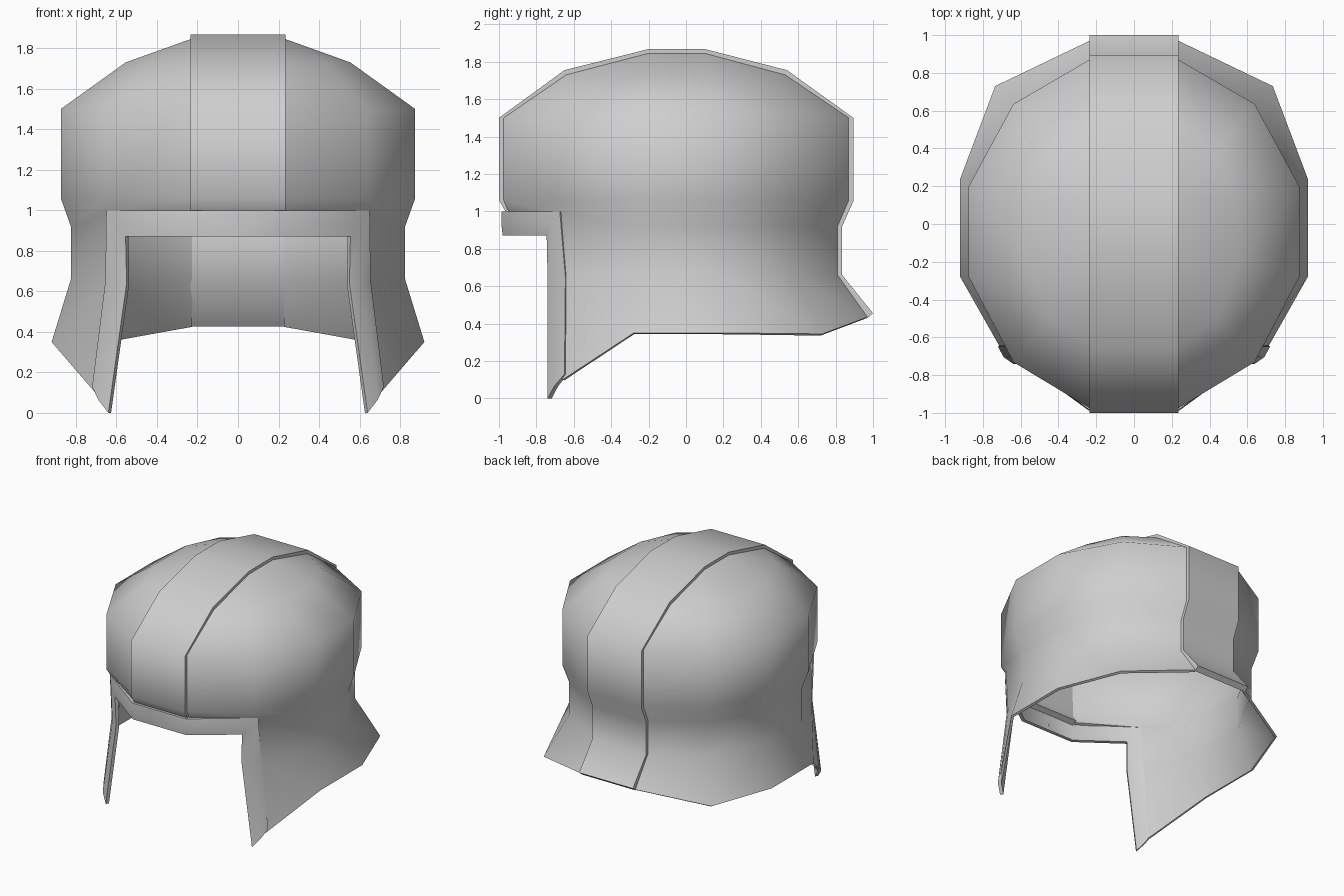
import bpy
import bmesh
from math import radians
from mathutils import Vector

cube = bpy.data.objects.get("Cube")
if cube:
    bpy.data.objects.remove(cube, do_unlink=True)

STRIP = 0.235  # half width of the centre strip

steel = bpy.data.materials.new("steel_grey")
steel.use_nodes = True
steel.diffuse_color = (0.62, 0.62, 0.62, 1)
steel.node_tree.nodes["Principled BSDF"].inputs["Base Color"].default_value = (0.62, 0.62, 0.62, 1)


def sheet(name, rows, thickness, mirror=True, skip=lambda r, c: False):
    """Skin a grid of points, face it outward, thicken it inward and mirror it."""
    bm = bmesh.new()
    grid = [[bm.verts.new(p) for p in row] for row in rows]
    for r in range(len(rows) - 1):
        for c in range(len(rows[0]) - 1):
            if not skip(r, c):
                bm.faces.new((grid[r][c], grid[r][c + 1], grid[r + 1][c + 1], grid[r + 1][c]))
    bmesh.ops.remove_doubles(bm, verts=bm.verts, dist=0.0005)
    bmesh.ops.delete(bm, geom=[v for v in bm.verts if not v.link_faces], context="VERTS")
    bm.normal_update()
    middle = Vector((0, 0, 0.9))
    if sum(f.normal.dot(f.calc_center_median() - middle) for f in bm.faces) < 0:
        bmesh.ops.reverse_faces(bm, faces=bm.faces)
    mesh = bpy.data.meshes.new(name)
    bm.to_mesh(mesh)
    bm.free()
    mesh.materials.append(steel)
    ob = bpy.data.objects.new(name, mesh)
    bpy.context.collection.objects.link(ob)
    solid = ob.modifiers.new("thickness", "SOLIDIFY")
    solid.thickness = thickness
    solid.offset = -1
    if mirror:
        mod = ob.modifiers.new("mirror", "MIRROR")
        mod.use_mirror_merge = False
    bpy.ops.object.select_all(action="DESELECT")
    ob.select_set(True)
    bpy.context.view_layer.objects.active = ob
    bpy.ops.object.convert(target="MESH")
    bpy.ops.object.shade_smooth_by_angle(angle=radians(60))
    return ob


def ring(z, width, front, side_front, side_back, back):
    """Half a faceted ring, from the front of the strip round to the back."""
    corner = STRIP + (width - STRIP) * 0.63
    return [(STRIP, front, z),
            (corner, side_front + (front - side_front) * 0.65, z),
            (width, side_front, z),
            (width, side_back, z),
            (corner, side_back + (back - side_back) * 0.65, z),
            (STRIP, back, z)]


# Side shells: dome, brow, neck and flared skirt
rows = [ring(1.845, STRIP, -0.2, -0.2, 0.1, 0.1),
        ring(1.73, 0.555, -0.64, -0.22, 0.14, 0.53),
        ring(1.5, 0.875, -0.975, -0.28, 0.2, 0.87),
        ring(1.06, 0.875, -0.975, -0.28, 0.2, 0.87),
        ring(0.92, 0.825, -0.95, -0.27, 0.2, 0.81),
        ring(0.66, 0.825, -0.95, -0.27, 0.2, 0.81),
        ring(0.35, 0.92, -0.95, -0.28, 0.24, 0.97)]
rows[4][0] = (STRIP, -0.95, 1.0)      # edge of the face opening
rows[4][1] = (0.64, -0.675, 0.99)
rows[5][1] = (0.645, -0.65, 0.65)
rows[6][1] = (0.705, -0.66, 0.1)      # cheek tip
rows[6][4] = (0.735, 0.73, 0.345)     # skirt hem
rows[6][5] = (STRIP, 0.97, 0.435)
sheet("side_shell", rows, 0.02, skip=lambda r, c: c == 0 and r >= 4)

# Raised strip over the crown from brow to neck
profile = [(-0.965, 1.0), (-1.0, 1.06), (-1.0, 1.5), (-0.65, 1.755), (-0.2, 1.868),
           (0.1, 1.868), (0.54, 1.755), (0.895, 1.5), (0.895, 1.055),
           (0.835, 0.92), (0.835, 0.66), (1.0, 0.455)]
sheet("centre_strip", [[(x, y, z) for x in (-STRIP, STRIP)] for y, z in profile],
      0.045, mirror=False)


# Rim round the face opening: outer edge, slight ridge, inner edge
def rim_row(outer, inner, bulge):
    mid = (Vector(outer) + Vector(inner)) / 2 + Vector((bulge, -bulge, 0))
    return [outer, tuple(mid), inner]


sheet("face_rim", [
    rim_row((0, -0.985, 1.0), (0, -0.98, 0.87), 0),
    rim_row((STRIP, -0.985, 1.0), (STRIP, -0.98, 0.87), 0.005),
    rim_row((0.65, -0.675, 1.0), (0.555, -0.745, 0.87), 0.008),
    rim_row((0.655, -0.645, 0.65), (0.55, -0.74, 0.64), 0.008),
    rim_row((0.72, -0.65, 0.13), (0.64, -0.74, 0.0), 0.01)], 0.025)
